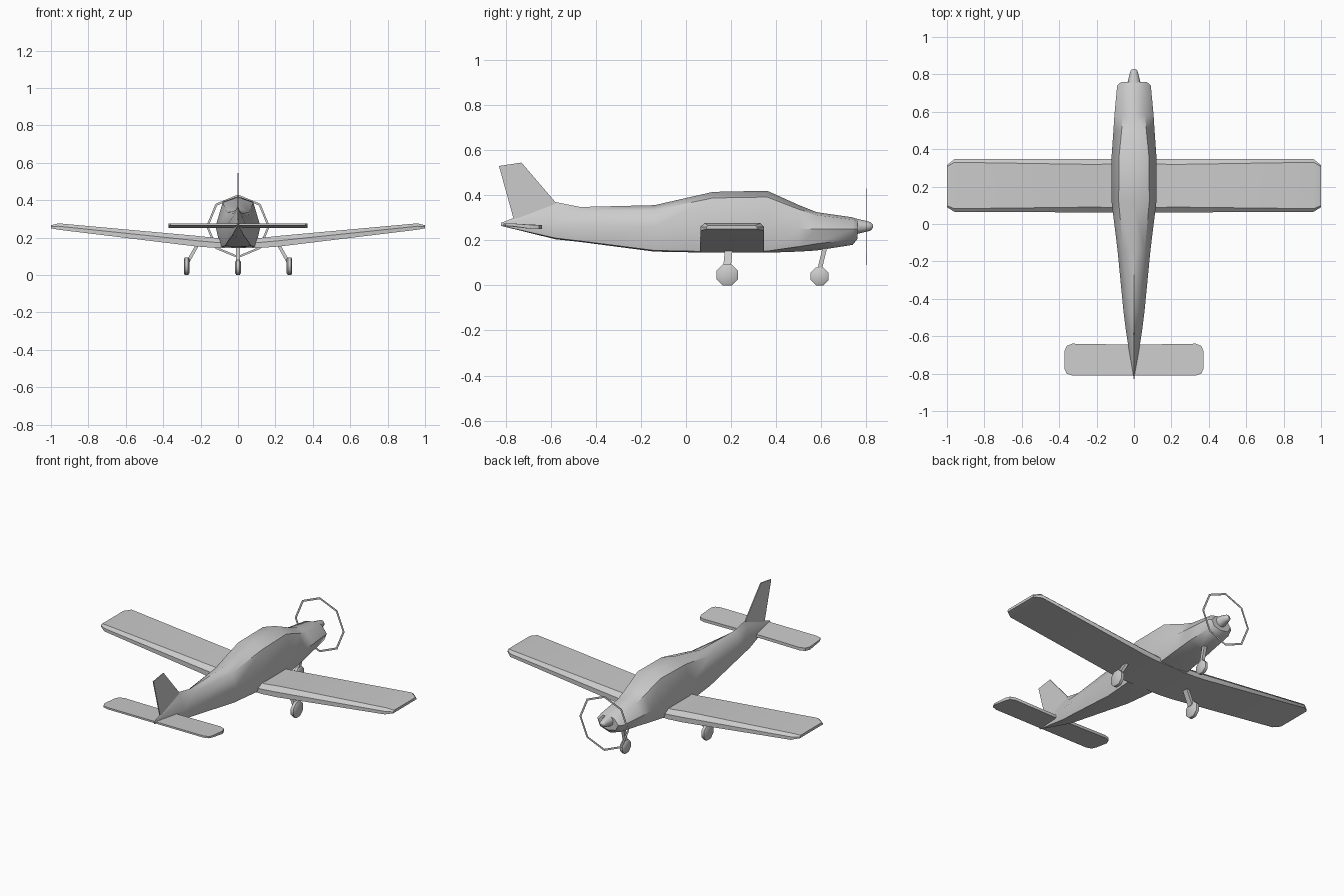
import bpy, bmesh
from math import radians, pi, cos, sin
from mathutils import Vector

if "Cube" in bpy.data.objects:
    bpy.data.objects.remove(bpy.data.objects["Cube"])


def finish(name, bm, angle=35):
    bmesh.ops.remove_doubles(bm, verts=bm.verts, dist=0.0002)
    bmesh.ops.recalc_face_normals(bm, faces=bm.faces)
    me = bpy.data.meshes.new(name)
    bm.to_mesh(me)
    bm.free()
    me.shade_smooth()
    me.set_sharp_from_angle(angle=radians(angle))
    ob = bpy.data.objects.new(name, me)
    bpy.context.collection.objects.link(ob)
    return ob


def loft(name, rings, angle=35):
    """Skin a list of equal-length closed rings and cap both ends."""
    bm = bmesh.new()
    vs = [[bm.verts.new(p) for p in r] for r in rings]
    n = len(rings[0])
    for a, b in zip(vs, vs[1:]):
        for i in range(n):
            bm.faces.new((a[i], a[(i + 1) % n], b[(i + 1) % n], b[i]))
    bm.faces.new(vs[0])
    bm.faces.new(vs[-1])
    return finish(name, bm, angle)


def disc(r, y, z, n=12):
    return [(r * cos(2 * pi * i / n), y, z + r * sin(2 * pi * i / n)) for i in range(n)]


# Fuselage: y, top, shoulder w/z, middle w/z, lower w/z, bottom
stations = [
    (0.76, .293, .040, .285, .068, .25, .050, .215, .205),
    (0.74, .302, .055, .292, .090, .25, .070, .203, .180),
    (0.58, .325, .060, .312, .105, .25, .085, .185, .155),
    (0.50, .357, .066, .338, .110, .25, .090, .172, .150),
    (0.36, .420, .080, .392, .120, .26, .095, .152, .145),
    (0.12, .415, .082, .388, .120, .26, .095, .150, .145),
    (-0.14, .356, .058, .335, .088, .26, .070, .155, .150),
    (-0.47, .348, .022, .330, .056, .27, .042, .197, .193),
    (-0.58, .370, .012, .335, .042, .27, .032, .210, .205),
    (-0.82, .278, .001, .276, .003, .27, .002, .265, .264),
]
rings = []
for y, t, ws, zs, wm, zm, wb, zb, b in stations:
    half = [(ws, zs), (wm, zm), (wb, zb)]
    rings.append([(0, y, t)] + [(x, y, z) for x, z in half] + [(0, y, b)]
                 + [(-x, y, z) for x, z in reversed(half)])
fus = loft("fuselage", rings, 42)

# Wing with dihedral: x, rear y, front y, bottom z, top z
half = [(0.12, .062, .347, .145, .198), (0.22, .062, .347, .152, .209),
        (0.96, .065, .347, .242, .276), (1.0, .09, .315, .250, .266)]
rings = []
for x, y0, y1, zb, zt in [(-s[0],) + s[1:] for s in reversed(half)] + half:
    m = zb + 0.55 * (zt - zb)
    c = 0.5 * (zt - zb)
    rings.append([(x, y0, zb), (x, y1, zb), (x, y1, m), (x, y1 - c, zt),
                  (x, y0 + c, zt), (x, y0, m)])
loft("wing", rings, 40)

# Tailplane: x, rear y, front y
half = [(0.02, -.81, -.645), (0.33, -.81, -.64), (0.36, -.80, -.652), (0.372, -.775, -.68)]
rings = [[(x, y0, .264), (x, y1, .250), (x, y1, .268), (x, y0, .275)]
         for x, y0, y1 in [(-s[0],) + s[1:] for s in reversed(half)] + half]
loft("tailplane", rings, 30)

# Fin
fin = [(-.83, .53), (-.73, .545), (-.58, .37), (-.58, .33), (-.765, .295)]
loft("fin", [[(x, y, z) for y, z in fin] for x in (-.003, .003)], 30)

# Spinner
loft("spinner", [disc(r, y, .262) for r, y in
                 ((.036, .75), (.022, .808), (.018, .82), (.006, .83))], 40)

# Thin octagonal propeller arc
loops = [disc(r, y, .26, 8) for r, y in
         ((.17, .798), (.17, .8), (.158, .8), (.158, .798))]
bm = bmesh.new()
vs = [[bm.verts.new(p) for p in l] for l in loops]
for k in range(4):
    for i in range(8):
        j = (i + 1) % 8
        bm.faces.new((vs[k][i], vs[k][j], vs[(k + 1) % 4][j], vs[(k + 1) % 4][i]))
finish("propeller_arc", bm, 30)


def wheel(name, x, y, r, w=.015):
    """Octagonal wheel with bevelled rims, standing on the ground."""
    zc = r * cos(pi / 8)
    prof = ((-w, .8), (-w * .6, 1), (w * .6, 1), (w, .8))
    loft(name, [[(x + dx, y + r * s * cos(pi / 8 + i * pi / 4),
                  zc + r * s * sin(pi / 8 + i * pi / 4)) for i in range(8)]
                for dx, s in prof], 50)


def strut(name, a, b, wx, wy):
    loft(name, [[(p[0] + sx * wx, p[1] + sy * wy, p[2])
                 for sx, sy in ((-1, -1), (1, -1), (1, 1), (-1, 1))] for p in (a, b)], 30)


# Landing gear
for s, side in ((1, "right"), (-1, "left")):
    wheel(side + "_wheel", s * .275, .183, .051)
    strut(side + "_gear_leg", (s * .268, .181, .07), (s * .215, .19, .165), .01, .017)
wheel("nose_wheel", 0, .593, .043)
strut("nose_gear_leg", (0, .588, .05), (0, .618, .175), .01, .01)
